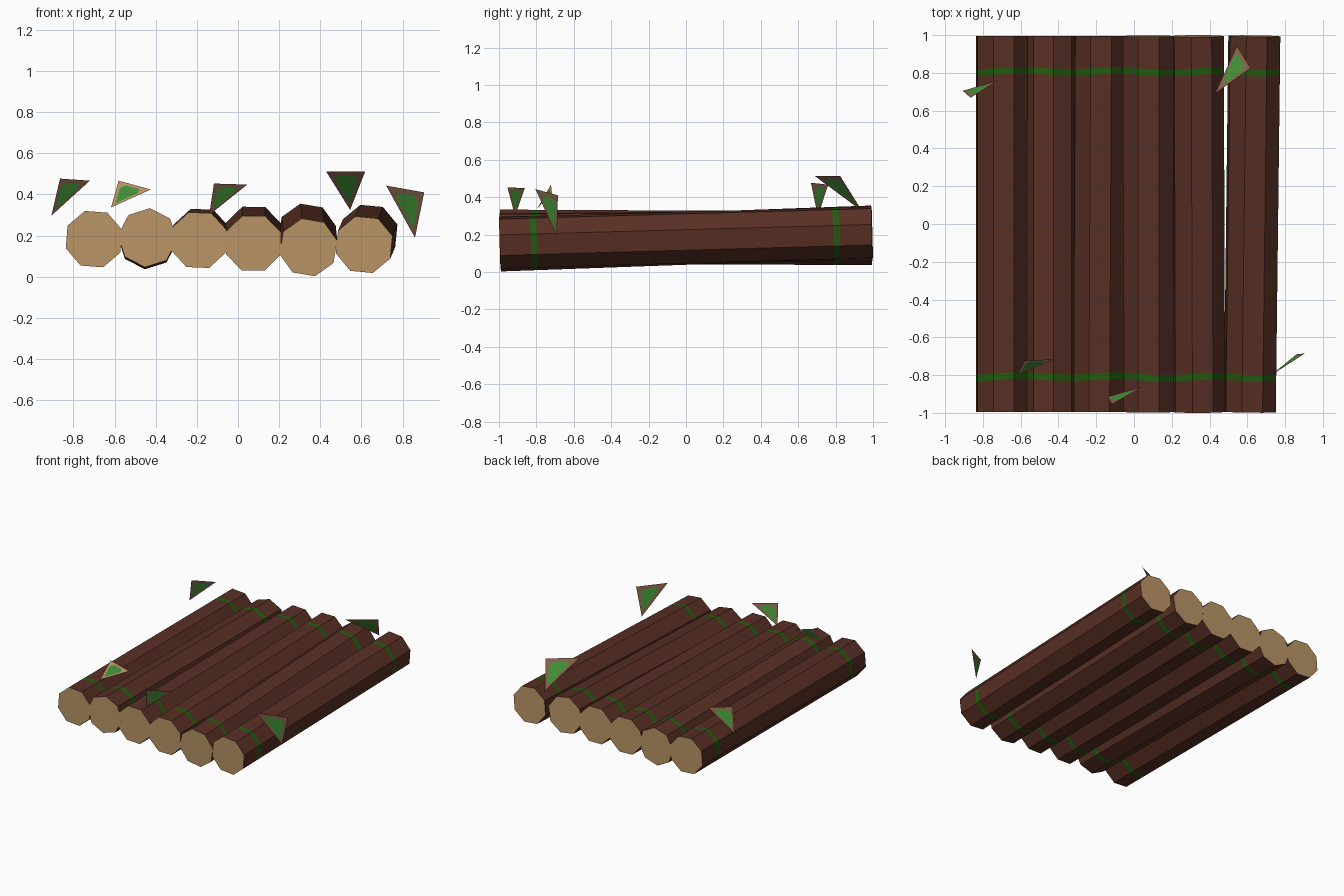
import bpy, bmesh, math
from mathutils import Vector

if "Cube" in bpy.data.objects:
    bpy.data.objects.remove(bpy.data.objects["Cube"])


def material(name, rgb):
    m = bpy.data.materials.new(name)
    lin = [(c / 255 / 12.92) if c < 10 else ((c / 255 + 0.055) / 1.055) ** 2.4 for c in rgb]
    m.diffuse_color = (*lin, 1)
    m.use_nodes = True
    m.node_tree.nodes["Principled BSDF"].inputs["Base Color"].default_value = m.diffuse_color
    return m


bark = material("bark_brown", (88, 47, 36))
wood = material("cut_wood_tan", (186, 149, 103))
vine = material("vine_green", (36, 92, 16))
leaf_green = material("leaf_green", (66, 146, 54))
leaf_edge = material("leaf_edge_brown", (134, 98, 76))


def finish(bm, name, mats):
    me = bpy.data.meshes.new(name)
    bm.to_mesh(me)
    bm.free()
    for m in mats:
        me.materials.append(m)
    ob = bpy.data.objects.new(name, me)
    bpy.context.collection.objects.link(ob)
    return ob


# Eight-sided log from front to back centre, with flush wavy vine bands
def log(name, front, back, roll, radius=0.144, sides=8):
    bm = bmesh.new()
    f, b = Vector(front), Vector(back)
    axis = (b - f).normalized()
    side = axis.cross(Vector((0, 0, 1))).normalized()
    up = side.cross(axis)
    rings = []
    for y in (-1, -0.83, -0.795, 0.795, 0.83, 1):
        ring = []
        for i in range(sides):
            a = math.radians(roll) + math.tau * i / sides
            off = (side * math.cos(a) + up * math.sin(a)) * radius
            t = (y + 1) / 2
            p = f.lerp(b, t) + off
            if abs(y) < 1:
                p += axis * 0.007 * math.sin(math.tau * (p.x + 0.22) / 0.5)
            ring.append(bm.verts.new(p))
        rings.append(ring)
    for k in range(5):
        for i in range(sides):
            j = (i + 1) % sides
            face = bm.faces.new((rings[k][i], rings[k][j], rings[k + 1][j], rings[k + 1][i]))
            face.material_index = 2 if k in (1, 3) else 0
    for ring in (rings[0], rings[-1]):
        bm.faces.new(ring).material_index = 1
    bmesh.ops.recalc_face_normals(bm, faces=bm.faces)
    return finish(bm, name, (bark, wood, vine))


# Front x, front z, back x, back z, roll in degrees
LOGS = [(-0.70, 0.183, -0.70, 0.183, 18),
        (-0.44, 0.190, -0.44, 0.180, 40),
        (-0.19, 0.178, -0.18, 0.195, 20),
        (0.075, 0.163, 0.075, 0.207, 22),
        (0.342, 0.143, 0.335, 0.215, 13),
        (0.613, 0.156, 0.637, 0.212, 17)]
for n, (x0, z0, x1, z1, roll) in enumerate(LOGS):
    log(f"log_{n + 1}", (x0, -0.995, z0), (x1, 0.995, z1), roll)


# Triangular leaf card with a green blade inset in a brown border
def leaf(name, corners, edge):
    bm = bmesh.new()
    c = [Vector(p) for p in corners]
    outer = [bm.verts.new(p) for p in c]
    inner = []
    for i in range(3):
        prev, nxt = c[i - 1], c[(i + 1) % 3]
        long, short = (0.78, 0.13) if i == 2 else (0.66, 0.24)
        rest = 1 - long - short
        inner.append((bm.verts.new(c[i] * long + prev * short + nxt * rest),
                      bm.verts.new(c[i] * long + nxt * short + prev * rest)))
    bm.faces.new([v for pair in inner for v in pair]).material_index = 1
    for i in range(3):
        j = (i + 1) % 3
        bm.faces.new((outer[i], inner[i][1], inner[i][0]))
        bm.faces.new((outer[i], outer[j], inner[j][0], inner[i][1]))
    bmesh.ops.recalc_face_normals(bm, faces=bm.faces)
    return finish(bm, name, (edge, leaf_green))


leaf("leaf_back_left", [(-0.865, 0.668, 0.477), (-0.72, 0.76, 0.467), (-0.907, 0.705, 0.297)], leaf_edge)
leaf("leaf_front_left", [(-0.58, -0.722, 0.467), (-0.424, -0.717, 0.424), (-0.617, -0.797, 0.337)], wood)
leaf("leaf_front_middle", [(-0.117, -0.955, 0.453), (0.045, -0.862, 0.448), (-0.14, -0.914, 0.30)], leaf_edge)
leaf("leaf_back_right", [(0.428, 0.69, 0.512), (0.618, 0.825, 0.512), (0.545, 0.942, 0.325)], leaf_edge)
leaf("leaf_front_right", [(0.72, -0.805, 0.443), (0.905, -0.685, 0.41), (0.86, -0.69, 0.19)], leaf_edge)
